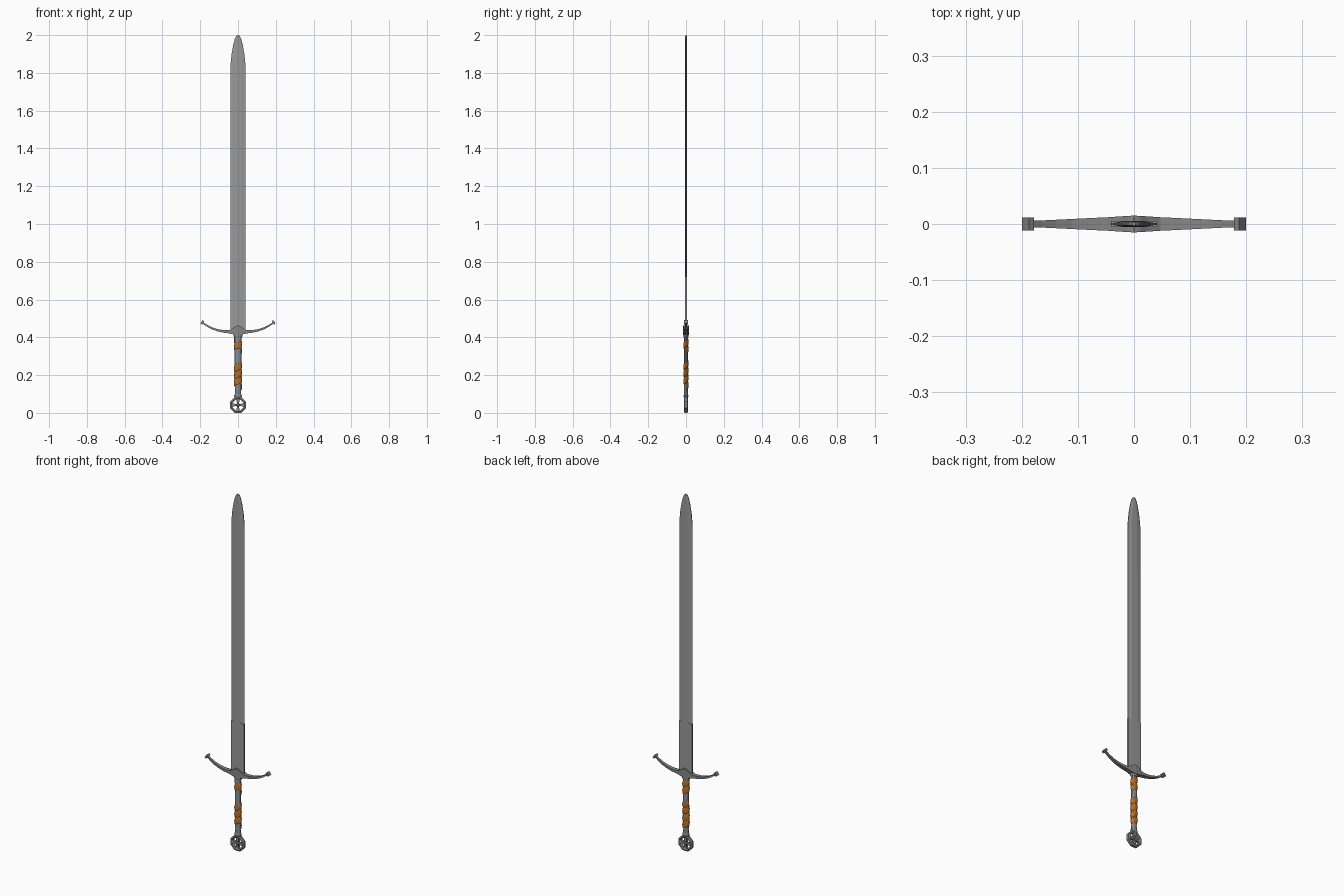
import bpy, bmesh
from math import sin, cos, pi, tau, radians
from mathutils import Matrix

if "Cube" in bpy.data.objects:
    bpy.data.objects.remove(bpy.data.objects["Cube"])


def material(name, *rgb):
    m = bpy.data.materials.new(name)
    m.diffuse_color = (*rgb, 1)
    m.use_nodes = True
    m.node_tree.nodes["Principled BSDF"].inputs["Base Color"].default_value = m.diffuse_color
    return m


steel = material("steel", 0.32, 0.32, 0.325)
dark_steel = material("dark_steel", 0.24, 0.24, 0.245)
core_grey = material("core_grey", 0.25, 0.28, 0.31)
leather = material("leather", 0.52, 0.16, 0.02)


def loft(name, sections, mat, closed=False):
    """Skin a list of equally sized point loops."""
    bm = bmesh.new()
    rings = [[bm.verts.new(p) for p in s] for s in sections]
    n = len(rings[0])
    pairs = list(zip(rings, rings[1:]))
    if closed:
        pairs.append((rings[-1], rings[0]))
    else:
        bm.faces.new(rings[0])
        bm.faces.new(rings[-1][::-1])
    for a, b in pairs:
        for i in range(n):
            j = (i + 1) % n
            bm.faces.new((a[i], a[j], b[j], b[i]))
    bmesh.ops.recalc_face_normals(bm, faces=bm.faces)
    me = bpy.data.meshes.new(name)
    bm.to_mesh(me)
    bm.free()
    ob = bpy.data.objects.new(name, me)
    bpy.context.collection.objects.link(ob)
    me.materials.append(mat)
    return ob


def oval(rx, ry, z, n=12):
    return [(rx * cos(tau * i / n), ry * sin(tau * i / n), z) for i in range(n)]


def turned(name, profile, mat):
    return loft(name, [oval(*p) for p in profile], mat)


# Blade: flat centre and bevelled edges
def blade_section(w, t, e, z):
    c = w * 0.42
    return [(-w, -e, z), (-c, -t, z), (c, -t, z), (w, -e, z),
            (w, e, z), (c, t, z), (-c, t, z), (-w, e, z)]


loft("blade", [blade_section(w, t, 0.0015, z) for w, t, z in [
    (0.040, 0.0052, 0.715), (0.040, 0.005, 1.84), (0.034, 0.005, 1.90),
    (0.025, 0.0048, 1.95), (0.017, 0.0045, 1.98), (0.010, 0.004, 1.994),
    (0.003, 0.003, 2.0)]], steel)

# Blunt lower blade, flush with the blade faces
loft("lower_blade", [blade_section(0.041, 0.0054, 0.0048, z) for z in (0.43, 0.72)], steel)

# Cross guard: x, half depth, bottom, top, mirrored across x
stations = [(0, .015, .412, .463), (.012, .0143, .413, .459), (.026, .0135, .416, .449),
            (.047, .012, .421, .438), (.08, .0105, .425, .439), (.11, .009, .432, .444),
            (.14, .0075, .443, .454), (.165, .0063, .457, .467), (.187, .0055, .472, .482)]
stations = [(-x, y, a, b) for x, y, a, b in stations[:0:-1]] + stations
loft("guard", [[(x, -y, a), (x, y, a), (x, y, b), (x, -y, b)] for x, y, a, b in stations],
     dark_steel)

# Guard end blocks
for side, label in ((-1, "left"), (1, "right")):
    bpy.ops.mesh.primitive_cube_add(size=1)
    ob = bpy.context.object
    ob.name = label + "_guard_end"
    ob.data.transform(Matrix.Translation((side * 0.189, 0, 0.479))
                      @ Matrix.Rotation(radians(-35 * side), 4, 'Y')
                      @ Matrix.Diagonal((0.011, 0.023, 0.021, 1)))
    ob.data.materials.append(dark_steel)

# Grip core and metal collars
turned("grip_core", [(.014, .0095, .09), (.017, .0105, .15), (.0185, .011, .27),
                     (.018, .011, .42)], core_grey)
turned("upper_collar", [(.020, .0125, .400), (.023, .0135, .405), (.023, .0135, .42)],
       dark_steel)
turned("lower_collar", [(.014, .010, .078), (.020, .012, .086), (.020, .012, .094),
                        (.016, .0105, .100), (.016, .0105, .118)], dark_steel)


# Leather wraps: slanted helical ribbons around the oval grip
def wrap(name, z0, z1, pitch=0.038, band=0.034, n=14):
    steps = int((z1 - z0 - band) / pitch * n)
    sections = []
    for i in range(steps + 1):
        a = tau * i / n
        z = z0 + pitch * i / n
        sections.append([(0.0205 * r * cos(a), 0.0125 * r * sin(a), z + dz) for r, dz in
                         ((0.85, 0), (1, 0.003), (1.06, band * 0.5),
                          (1, band - 0.003), (0.85, band))])
    return loft(name, sections, leather)


wrap("lower_wrap", 0.122, 0.288)
wrap("upper_wrap", 0.312, 0.404)

# Wheel pommel: octagonal rim with a flared cross inside
CZ = 0.042
K = 1 / cos(pi / 8)
rim = []
for i in range(8):
    a = tau * (i + 0.5) / 8
    rim.append([(r * K * cos(a), y, CZ + r * K * sin(a)) for r, y in
                ((.029, -.007), (.035, -.0105), (.042, -.007),
                 (.042, .007), (.035, .0105), (.029, .007))])
loft("pommel_rim", rim, dark_steel, closed=True)
for k in range(4):
    ca, sa = cos(k * pi / 2), sin(k * pi / 2)
    arm = []
    for r, w in ((0, .006), (.012, .006), (.023, .0075), (.032, .012)):
        arm.append([(r * ca - s * w * sa, y, CZ + r * sa + s * w * ca)
                    for s, y in ((-1, -.007), (1, -.007), (1, .007), (-1, .007))])
    loft("pommel_arm_%d" % (k + 1), arm, dark_steel)
loft("pommel_hub", [oval(r, r, y, 8) for r, y in
                    ((.007, -.010), (.010, -.007), (.010, .007), (.007, .010))],
     dark_steel).data.transform(Matrix.Translation((0, 0, CZ)) @ Matrix.Rotation(pi / 2, 4, 'X'))
